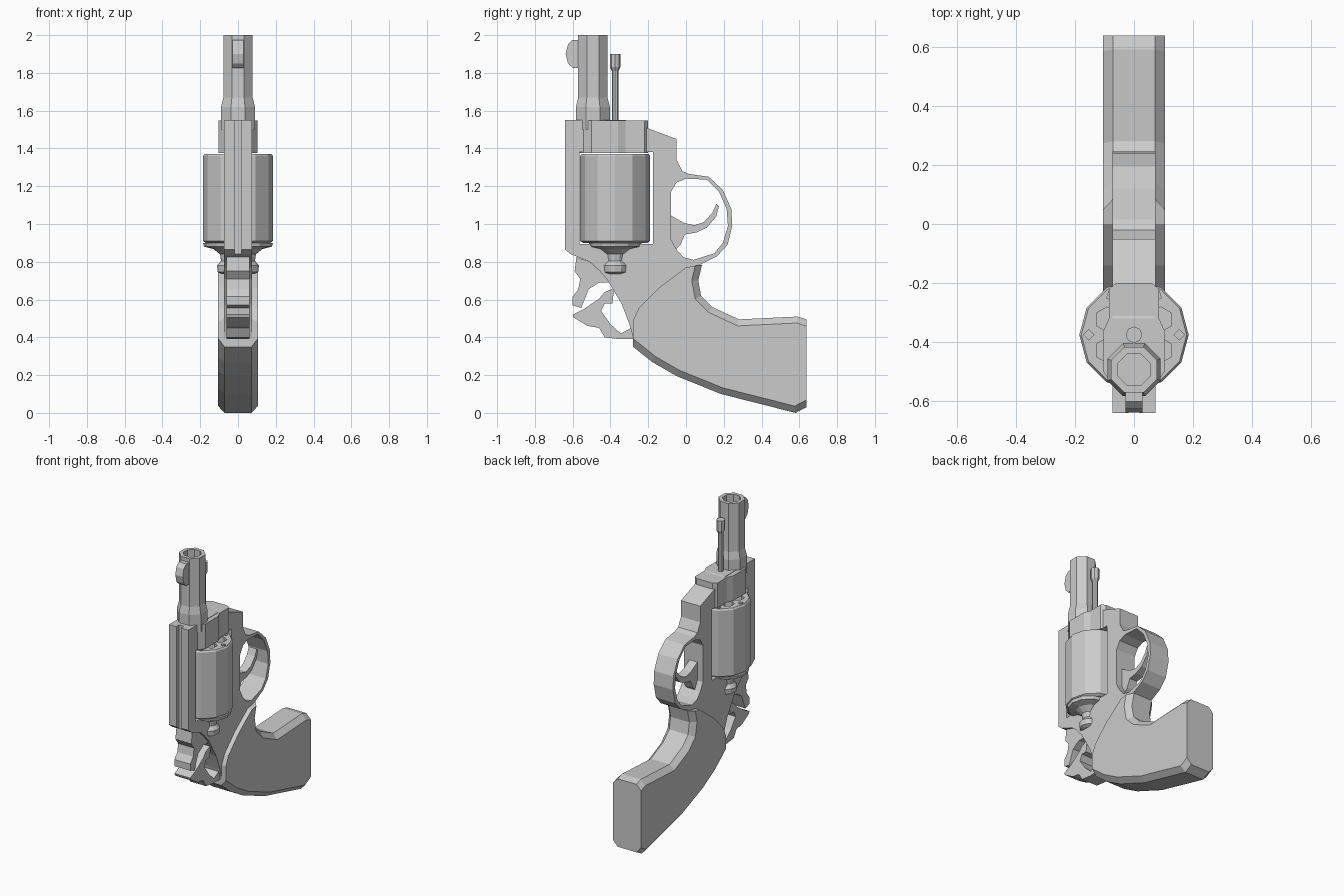
import bpy, bmesh, math
from mathutils import Matrix, Vector

if "Cube" in bpy.data.objects:
    bpy.data.objects.remove(bpy.data.objects["Cube"])

GREY = (0.6, 0.6, 0.6, 1)
metal = bpy.data.materials.new("plain grey")
metal.use_nodes = True
metal.diffuse_color = GREY
metal.node_tree.nodes["Principled BSDF"].inputs["Base Color"].default_value = GREY

# local (x, y, z) -> world (y, z, x), so flat profiles stand in the side plane
SIDE = Matrix(((0, 0, 1, 0), (1, 0, 0, 0), (0, 1, 0, 0), (0, 0, 0, 1)))


def add(name, bm):
    bmesh.ops.recalc_face_normals(bm, faces=bm.faces)
    mesh = bpy.data.meshes.new(name)
    bm.to_mesh(mesh)
    bm.free()
    mesh.materials.append(metal)
    obj = bpy.data.objects.new(name, mesh)
    bpy.context.collection.objects.link(obj)
    return obj


def prism(name, pts, half, matrix=SIDE, shift=0, chamfer=0, edges=0):
    """Extrude an outline; chamfer the first few outline edges on both sides."""
    bm = bmesh.new()
    a, b = ([bm.verts.new((u, v, shift + s)) for u, v in pts] for s in (-half, half))
    n = len(pts)
    bm.faces.new(a)
    bm.faces.new(b)
    for i in range(n):
        j = (i + 1) % n
        bm.faces.new((a[i], a[j], b[j], b[i]))
    if chamfer:
        rim = [bm.edges.get((r[i], r[i + 1])) for r in (a, b) for i in range(edges)]
        bmesh.ops.recalc_face_normals(bm, faces=bm.faces)
        bmesh.ops.bevel(bm, geom=rim, offset=chamfer, segments=1, affect='EDGES')
    bm.transform(matrix)
    return add(name, bm)


def lathe(name, profile, centre, sides, turn=0.0):
    """Spin (radius, z) points about a vertical axis; closed if it ends where it starts."""
    bm = bmesh.new()
    rings = []
    for r, z in profile:
        rings.append([bm.verts.new((centre[0] + r * math.cos(t), centre[1] + r * math.sin(t), z))
                      for t in (turn + math.tau * k / sides for k in range(sides))])
    for lo, hi in zip(rings, rings[1:]):
        for k in range(sides):
            m = (k + 1) % sides
            bm.faces.new((lo[k], lo[m], hi[m], hi[k]))
    bm.faces.new(rings[0])
    bm.faces.new(rings[-1])
    return add(name, bm)


def cut(target, cutter):
    mod = target.modifiers.new("cut", 'BOOLEAN')
    mod.operation, mod.solver, mod.object = 'DIFFERENCE', 'EXACT', cutter
    bpy.context.view_layer.update()
    mesh = bpy.data.meshes.new_from_object(
        target.evaluated_get(bpy.context.evaluated_depsgraph_get()))
    target.modifiers.clear()
    target.data = mesh
    bpy.data.objects.remove(cutter)


def box(y0, y1, z0, z1):
    return [(y0, z0), (y1, z0), (y1, z1), (y0, z1)]


# Frame with its guard loop
frame = prism("frame", [
    (-.64, 1.55), (-.32, 1.55), (-.05, 1.45), (-.05, 1.34), (-.02, 1.28), (.015, 1.265),
    (.12, 1.25), (.195, 1.18), (.24, 1.08), (.245, .99), (.22, .89), (.165, .83),
    (.085, .79), (0, .74), (-.1, .45), (-.25, .39), (-.28, .4), (-.3, .47), (-.34, .575),
    (-.42, .71), (-.475, .77), (-.51, .8), (-.61, .84), (-.64, .865)], .073)
cut(frame, prism("guard_opening", [
    (0, 1.24), (.11, 1.235), (.175, 1.17), (.215, 1.08), (.222, .99), (.195, .9), (.15, .845),
    (.04, .81), (-.015, .825), (-.05, .865), (-.08, .92), (-.08, 1.17), (-.05, 1.22)], .2))
cut(frame, prism("cylinder_window", box(-.565, -.175, .895, 1.38), .2))
cut(frame, prism("sight_groove", box(-.7, -.61, .7, 1.7), .018))

# Yoke block around the barrel root
yoke = [(.05, -.575), (.103, -.5), (.103, -.36), (.085, -.32), (.085, -.22), (.06, -.2)]
prism("yoke", yoke + [(-x, y) for x, y in reversed(yoke)], .085, Matrix(), 1.462)

# Hollow barrel and its sight
lathe("barrel", [(.097, 1.5), (.097, 1.62), (.084, 1.67), (.084, 2), (.058, 2), (.058, 1.75)],
      (0, -.493), 8, math.pi / 8)
prism("front_sight", [(-.55, 1.975), (-.6, 1.975), (-.625, 1.95), (-.637, 1.9),
                      (-.625, 1.85), (-.6, 1.825), (-.55, 1.825)], .028)

# Ejector rod
lathe("ejector_rod", [(.018, 1.4), (.018, 1.81), (.028, 1.83), (.028, 1.9)], (0, -.375), 8)

# Cylinder with chambers and small rim pockets
AXIS = Vector((0, -.375))
drum = lathe("cylinder", [(.17, .9), (.185, .91), (.185, 1.36), (.178, 1.37)], AXIS, 12)
for k in range(6):
    t = math.tau * (k + .5) / 6
    spot = AXIS + Vector((math.cos(t), math.sin(t))) * .105
    cut(drum, lathe("chamber", [(.042, 1.28), (.042, 1.4)], spot, 6, t))
    t += math.pi / 6
    spot = AXIS + Vector((math.cos(t), math.sin(t))) * .153
    cut(drum, lathe("pocket", [(.018, 1.33), (.018, 1.4)], spot, 4, t))

# Rear flanges and knobs, one on each side
for side, x in (("left", .045), ("right", -.045)):
    lathe(side + "_rear_knob", [(.04, .735), (.062, .745), (.066, .78), (.045, .805),
                                (.05, .84), (.085, .868), (.135, .88), (.14, .9)],
          (x, -.375), 12)

# Trigger
prism("trigger", [(-.1, 1.05), (-.08, 1.045), (-.01, 1.005), (.045, .993), (.095, 1.01),
                  (.14, 1.06), (.16, 1.105), (.175, 1.095), (.16, 1.04), (.11, .98),
                  (.055, .955), (-.005, .945), (-.03, .89), (-.055, .865), (-.1, .9)], .03)

# Hammer: striking block and thumb spur
prism("hammer_block", [
    (-.58, .825), (-.51, .8), (-.44, .735), (-.4, .69), (-.46, .69), (-.515, .655),
    (-.555, .555), (-.6, .57), (-.6, .615), (-.57, .655), (-.56, .71), (-.59, .75)], .06)
prism("hammer_spur", [
    (-.6, .52), (-.54, .55), (-.46, .605), (-.43, .64), (-.38, .66), (-.39, .58), (-.43, .58),
    (-.45, .54), (-.4, .47), (-.345, .42), (-.29, .45), (-.28, .39), (-.35, .39), (-.43, .4),
    (-.46, .45), (-.52, .46), (-.595, .505)], .06)

# Grip with chamfered back and belly
belly = [(-.28, .35), (-.18, .27), (-.05, .195), (.185, .1), (.58, 0), (.637, .03)]
back = [(.637, .495), (.59, .51), (.28, .495), (.14, .56), (.08, .62), (.065, .7), (.085, .785)]
seam = [(0, .77), (-.14, .665), (-.25, .555), (-.28, .49)]
prism("grip_belly_half", belly + [(.637, .25), (.1, .35), (-.28, .46)], .105,
      chamfer=.034, edges=len(belly) - 1)
prism("grip_back_half", back + seam + [(-.28, .46), (.1, .35), (.637, .25)], .105,
      chamfer=.034, edges=len(back) - 1)
